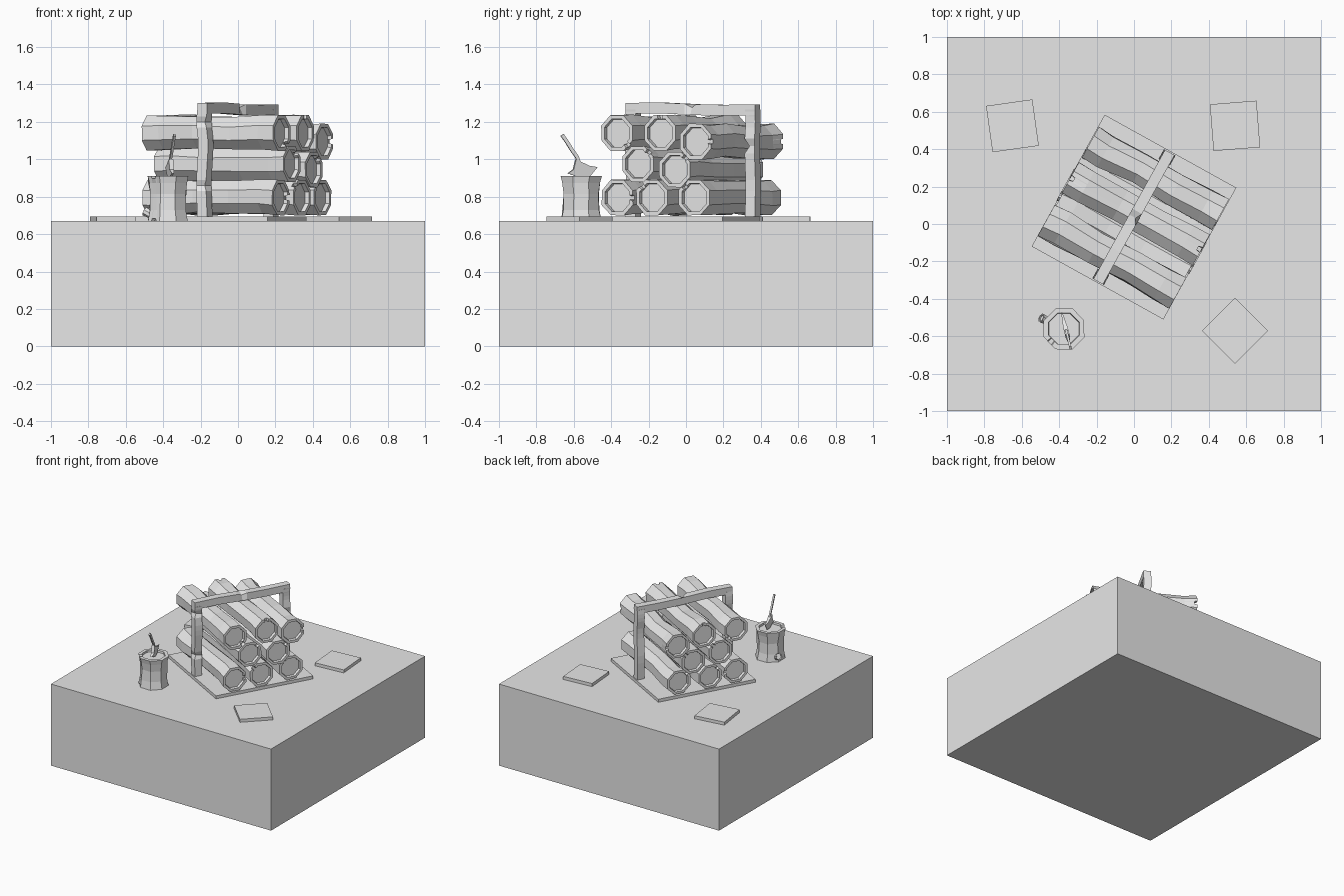
import bpy, bmesh, math, random
from mathutils import Matrix, Vector

random.seed(4)
if "Cube" in bpy.data.objects:
    bpy.data.objects.remove(bpy.data.objects["Cube"])

grey = bpy.data.materials.new("plain grey")
grey.use_nodes = True
grey.diffuse_color = (0.8, 0.8, 0.8, 1)
grey.node_tree.nodes["Principled BSDF"].inputs["Base Color"].default_value = (0.8, 0.8, 0.8, 1)

GROUND = 0.67
PAD = 0.695
# Frame of the log stack: local x runs along the logs
STACK = Matrix.Translation((0, 0.037, 0)) @ Matrix.Rotation(math.radians(-29), 4, "Z")


def finish(name, bm, matrix=Matrix()):
    bm.transform(matrix)
    bmesh.ops.recalc_face_normals(bm, faces=bm.faces)
    mesh = bpy.data.meshes.new(name)
    bm.to_mesh(mesh)
    bm.free()
    mesh.materials.append(grey)
    obj = bpy.data.objects.new(name, mesh)
    bpy.context.collection.objects.link(obj)
    return obj


def box(name, center, size, turn=0.0):
    bm = bmesh.new()
    bmesh.ops.create_cube(bm, size=1)
    finish(name, bm, Matrix.Translation(center) @ Matrix.Rotation(math.radians(turn), 4, "Z")
           @ Matrix.Diagonal((*size, 1)))


def loft(name, rings, matrix=Matrix()):
    """Skin a list of equal point rings and cap both ends."""
    bm = bmesh.new()
    loops = [[bm.verts.new(p) for p in ring] for ring in rings]
    n = len(loops[0])
    for a, b in zip(loops, loops[1:]):
        for i in range(n):
            j = (i + 1) % n
            bm.faces.new((a[i], a[j], b[j], b[i]))
    bm.faces.new(loops[0][::-1])
    bm.faces.new(loops[-1])
    return finish(name, bm, matrix)


def log_ring(z, radius, side, dip=0.0, jitter=0.0, shift=(0, 0)):
    """Octagon with a narrow slot on one side; dip lowers the slot floor."""
    corners = []
    for k in range(8):
        a = math.tau * (k + 0.5) / 8
        r = radius * (1 + random.uniform(-jitter, jitter))
        corners.append(Vector((r * math.cos(a) + shift[0], r * math.sin(a) + shift[1], z)))
    ring = []
    for k, p in enumerate(corners):
        ring.append(p)
        if k == side:
            q = corners[(k + 1) % 8]
            for f, d in ((0.3, 0), (0.36, dip), (0.64, dip), (0.7, 0)):
                ring.append(p.lerp(q, f) + Vector((0, 0, d)))
    return ring


def make_log(name, length, radius, profile, matrix, wobble=0.006, rim=0.8, recess=0.024):
    """Faceted trunk with bark rims around sunken end faces."""
    side = random.randrange(8)
    rings = [log_ring(recess, radius * (rim - 0.02), side),
             log_ring(0, radius * rim, side, recess * 0.9)]
    for i, (t, scale) in enumerate(profile):
        end = i in (0, len(profile) - 1)
        dip = recess * 0.9 * ((i == 0) - (t == 1))
        shift = (0, 0) if end else [random.uniform(-wobble, wobble) for _ in "xy"]
        rings.append(log_ring(t * length, radius * scale, side, dip, 0.02 if end else 0.05, shift))
    rings += [log_ring(length, radius * rim, side, -recess * 0.9),
              log_ring(length - recess, radius * (rim - 0.02), side)]
    return loft(name, rings, matrix)


def beam(name, points, a, b, half, nicks):
    """Rough squared timber; nicks maps a station to its chipped corner."""
    a, b = Vector(a) * half, Vector(b) * half
    rings = []
    for i, p in enumerate(points):
        ring = []
        for c, (s, t) in enumerate(((1, 1), (-1, 1), (-1, -1), (1, -1))):
            k = 0.35 if nicks.get(i) == c else 1
            ring.append(Vector(p) + a * s * k + b * t * k)
        rings.append(ring)
    loft(name, rings, STACK)


# Ground block, flat paving stones and the pad under the stack
box("ground_block", (0, 0, GROUND / 2), (2, 2, GROUND))
for name, x, y, turn in (("paving_stone_back_right", -0.65, 0.525, 8),
                         ("paving_stone_back_left", 0.54, 0.525, 4.5),
                         ("paving_stone_front_left", 0.54, -0.57, 45)):
    box(name, (x, y, (GROUND + PAD) / 2), (0.25, 0.25, PAD - GROUND), turn)
box("stack_pad", (0, 0.037, (GROUND + PAD) / 2), (0.805, 0.805, PAD - GROUND), -29)

# Stacked logs, row by row
rows = {"bottom": ((-0.243, 0.795), (-0.026, 0.795), (0.225, 0.795)),
        "middle": ((-0.118, 0.975), (0.111, 0.945)),
        "top": ((-0.243, 1.14), (0.02, 1.14), (0.237, 1.095))}
log_profile = ((0, 1), (0.12, 0.97), (0.38, 0.9), (0.65, 0.92), (0.88, 0.97), (1, 1))
for row, spots in rows.items():
    for i, (v, z) in enumerate(spots):
        length = 0.8 + random.uniform(-0.015, 0.015)
        place = STACK @ Matrix.Translation((-length / 2, v, z)) @ Matrix.Rotation(math.pi / 2, 4, "Y")
        make_log(f"{row}_log_{i + 1}", length, 0.102, log_profile, place)

# Timber frame around the stack
heights = (PAD, 0.83, 0.86, 0.89, 1.03, 1.07, 1.11, 1.17, 1.2, 1.23, 1.265)
sway = (0, -0.006, -0.006, -0.006, 0.004, 0.005, 0.004, -0.004, -0.005, -0.004, 0)
for name, v, nicks in (("front_post", -0.365, {2: 3, 8: 3}), ("back_post", 0.365, {5: 3})):
    beam(name, [(s, v, z) for s, z in zip(sway, heights)], (1, 0, 0), (0, 1, 0), 0.03, nicks)
bar = ((-0.395, 1.272), (-0.2, 1.275), (-0.035, 1.268), (0, 1.267), (0.035, 1.265),
       (0.2, 1.262), (0.395, 1.265))
beam("top_bar", [(0, v, z) for v, z in bar], (1, 0, 0), (0, 0, 1), 0.029, {3: 0})

# Chopping stump with a small branch stub
stump_at = Vector((-0.375, -0.56, GROUND))
stump_profile = ((0, 1), (0.25, 0.93), (0.6, 0.9), (0.85, 0.97), (1, 1.02))
make_log("chopping_stump", 0.24, 0.115, stump_profile, Matrix.Translation(stump_at), 0.003, 0.78, 0.015)
lean = Vector((-0.8, 0.4, 0.45)).to_track_quat("Z", "Y").to_matrix().to_4x4()
make_log("branch_stub", 0.07, 0.026, ((0, 1), (0.5, 0.9), (1, 1)),
         Matrix.Translation((-0.44, -0.53, 0.69)) @ lean, 0.0, 0.7, 0.006)

# Axe stuck in the stump, leaning toward the front
AXE = Matrix.Translation((-0.365, -0.56, 0)) @ Matrix.Rotation(math.radians(14), 4, "Z")


def plate(name, outline, thickness):
    """Extrude an outline drawn in the y-z plane, tapered by per-point width."""
    loft(name, [[(s * thickness * w / 2, y, z) for y, z, w in outline] for s in (-1, 1)], AXE)


plate("axe_head", ((-0.075, 0.925, 0.5), (-0.045, 0.945, 1), (-0.03, 1.0, 1), (0.0, 0.985, 1),
                   (0.045, 0.965, 0.7), (0.09, 0.958, 0.2), (0.045, 0.905, 0.2),
                   (0.0, 0.9, 0.5)), 0.024)
handle = ((-0.005, 0.96), (-0.022, 1.01), (-0.055, 1.055), (-0.08, 1.095), (-0.106, 1.13))
loft("axe_handle", [[(sx * 0.006, y + sy * 0.008, z + sy * 0.005)
                     for sx, sy in ((1, 1), (-1, 1), (-1, -1), (1, -1))] for y, z in handle], AXE)
